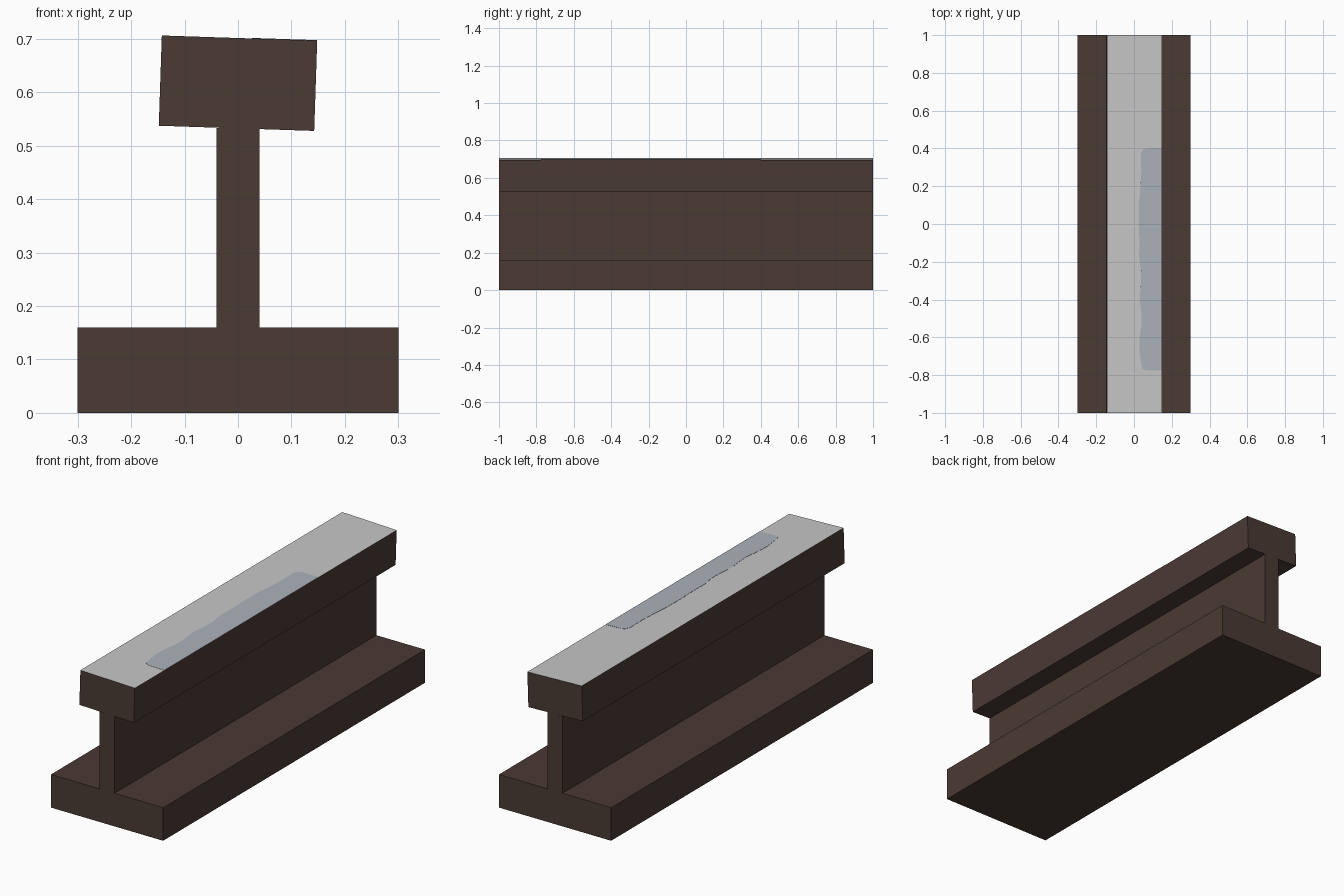
import bpy, bmesh, math
from mathutils import Matrix

if "Cube" in bpy.data.objects:
    bpy.data.objects.remove(bpy.data.objects["Cube"])

TILT = math.radians(1.9)
HEAD_W, HEAD_H, HEAD_Z = 0.291, 0.169, 0.617


def material(name, rgb):
    m = bpy.data.materials.new(name)
    m.diffuse_color = (*rgb, 1)
    m.use_nodes = True
    m.node_tree.nodes["Principled BSDF"].inputs["Base Color"].default_value = m.diffuse_color
    return m


rust = material("dark_rust", (0.069, 0.042, 0.034))
steel = material("polished_steel", (0.57, 0.57, 0.57))
worn = material("worn_blue_steel", (0.413, 0.448, 0.495))


def finish(bm, name, mats):
    bmesh.ops.recalc_face_normals(bm, faces=bm.faces)
    me = bpy.data.meshes.new(name)
    bm.to_mesh(me)
    bm.free()
    for m in mats:
        me.materials.append(m)
    ob = bpy.data.objects.new(name, me)
    bpy.context.collection.objects.link(ob)
    return ob


def box(name, size, z, mats):
    bm = bmesh.new()
    bmesh.ops.create_cube(bm, size=1, matrix=Matrix.Diagonal((*size, 1)))
    ob = finish(bm, name, mats)
    ob.location.z = z
    return ob


# Wide foot and thin web
box("rail_foot", (0.6, 2, 0.16), 0.08, [rust])
box("rail_web", (0.08, 2, 0.373), 0.16 + 0.373 / 2, [rust])

# Tilted head with a polished running surface on top
head = box("rail_head", (HEAD_W, 2, HEAD_H), HEAD_Z, [rust, steel])
head.rotation_euler.y = TILT
for p in head.data.polygons:
    p.material_index = 1 if p.normal.z > 0.5 else 0

# Wavy worn patch reaching the right edge of the running surface
inner = [(0.065, 0.402), (0.045, 0.396), (0.034, 0.37), (0.036, 0.28), (0.032, 0.2),
         (0.024, 0.12), (0.023, 0.0), (0.026, -0.1), (0.024, -0.18), (0.036, -0.25),
         (0.034, -0.32), (0.027, -0.4), (0.036, -0.47), (0.037, -0.53),
         (0.027, -0.6), (0.025, -0.66), (0.034, -0.73), (0.04, -0.765), (0.06, -0.775)]
edge = HEAD_W / 2
outline = [(edge, 0.402)] + inner + [(edge, -0.775)]
bm = bmesh.new()
face = bm.faces.new([bm.verts.new((x, y, HEAD_H / 2)) for x, y in outline])
ext = bmesh.ops.extrude_face_region(bm, geom=[face])
for v in ext["geom"]:
    if isinstance(v, bmesh.types.BMVert):
        v.co.z += 0.001
patch = finish(bm, "worn_patch", [worn])
patch.location.z = HEAD_Z
patch.rotation_euler.y = TILT
